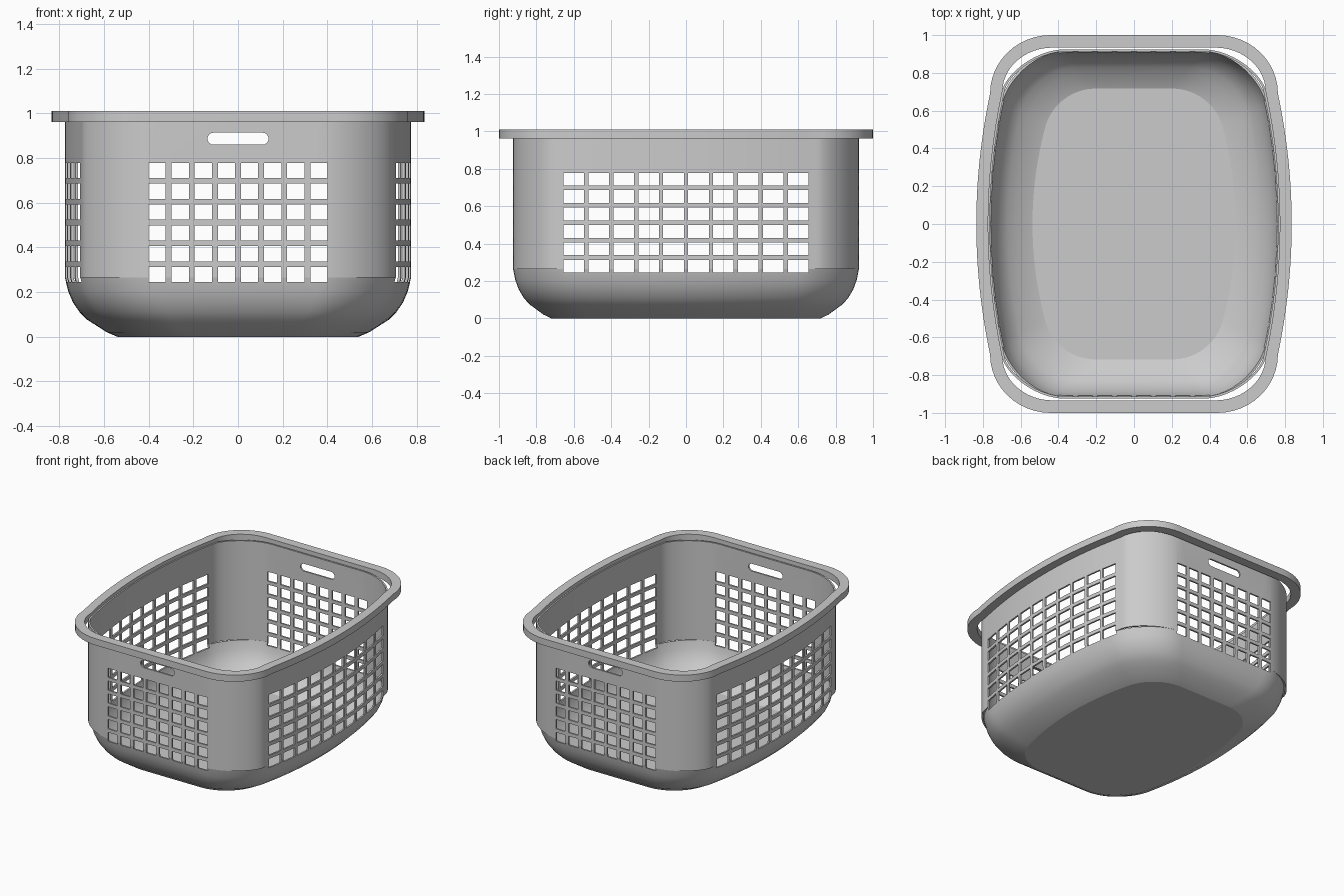
import bpy
import bmesh
from math import radians, cos, sin, pi
from mathutils import Vector

cube = bpy.data.objects.get("Cube")
if cube:
    bpy.data.objects.remove(cube, do_unlink=True)

grey = bpy.data.materials.new("light_grey_plastic")
grey.use_nodes = True
COLOUR = (0.6, 0.6, 0.6, 1)
grey.diffuse_color = COLOUR
grey.node_tree.nodes["Principled BSDF"].inputs["Base Color"].default_value = COLOUR


def outline(side, kink, end, h1, h2, smooth=False, n=12):
    """Closed plan outline: bowed long sides, rounded corners, straight ends."""
    kx, ky = kink
    q = [(side - (side - kx) * (i / n) ** 2, ky * i / n) for i in range(n)]
    slope = -2 * (side - kx) / ky if smooth else 0
    a, d = Vector(kink), Vector(end)
    b, c = a + Vector((slope, 1)) * h1, d + Vector((h2, 0))
    for i in range(n + 1):
        t = i / n
        s = 1 - t
        q.append(tuple(a * s**3 + b * 3 * s * s * t + c * 3 * s * t * t + d * t**3))
    return (q + [(-x, y) for x, y in reversed(q)]
            + [(-x, -y) for x, y in q[1:]] + [(x, -y) for x, y in reversed(q[1:])])


def finish(bm, name):
    mesh = bpy.data.meshes.new(name)
    bm.to_mesh(mesh)
    bm.free()
    obj = bpy.data.objects.new(name, mesh)
    bpy.context.collection.objects.link(obj)
    mesh.materials.append(grey)
    return obj


def loft(name, rings, floor=False, closed=False):
    """Skin a stack of (outline, height) rings."""
    bm = bmesh.new()
    loops = [[bm.verts.new((x, y, z)) for x, y in pts] for pts, z in rings]
    if closed:
        loops.append(loops[0])
    for lo, hi in zip(loops, loops[1:]):
        for i in range(len(lo)):
            j = (i + 1) % len(lo)
            bm.faces.new((lo[i], lo[j], hi[j], hi[i]))
    if floor:
        bm.faces.new(list(reversed(loops[0])))
    return finish(bm, name)


def activate(obj):
    bpy.ops.object.select_all(action='DESELECT')
    obj.select_set(True)
    bpy.context.view_layer.objects.active = obj


def apply_modifier(obj, kind, **settings):
    mod = obj.modifiers.new(kind.title(), kind)
    for key, value in settings.items():
        setattr(mod, key, value)
    activate(obj)
    bpy.ops.object.modifier_apply(modifier=mod.name)


def add_box(bm, centre, size):
    made = bmesh.ops.create_cube(bm, size=1)["verts"]
    for v in made:
        v.co = Vector(centre) + Vector(a * b for a, b in zip(v.co, size))


def add_slot(bm, y, z, half, radius, depth):
    """Stadium-shaped prism for a hand hold."""
    pts = []
    for k in range(2):
        for i in range(9):
            ang = -pi / 2 + k * pi + pi * i / 8
            pts.append(((half - radius) * (1 - 2 * k) + radius * cos(ang), z + radius * sin(ang)))
    front = [bm.verts.new((x, y - depth / 2, h)) for x, h in pts]
    back = [bm.verts.new((x, y + depth / 2, h)) for x, h in pts]
    bm.faces.new(front)
    bm.faces.new(list(reversed(back)))
    for i in range(len(pts)):
        j = (i + 1) % len(pts)
        bm.faces.new((front[j], front[i], back[i], back[j]))


# Plan outlines
wall_plan = outline(0.775, (0.70, 0.69), (0.36, 0.925), 0.08, 0.18)
tub_plan = outline(0.775, (0.715, 0.62), (0.36, 0.925), 0.14, 0.18, smooth=True)
base_plan = outline(0.54, (0.47, 0.52), (0.2, 0.72), 0.1, 0.14, smooth=True)
rim_outer = outline(0.835, (0.762, 0.69), (0.44, 1.0), 0.17, 0.18)
rim_inner = outline(0.772, (0.697, 0.70), (0.43, 0.934), 0.13, 0.146)

# Upright wall
wall = loft("basket_wall", [(wall_plan, 0.265), (wall_plan, 0.985)])

# Rounded tub with flat floor
profile = [(0, 0), (0.2, 0.02), (0.4, 0.05), (0.58, 0.077), (0.72, 0.11),
           (0.85, 0.155), (0.94, 0.205), (1, 0.265)]
tub = loft("basket_tub", [
    ([(a + (c - a) * t, b + (d - b) * t) for (a, b), (c, d) in zip(base_plan, tub_plan)], z)
    for t, z in profile], floor=True)

# Flat rim around the top
rim = loft("top_rim", [(rim_outer, 0.962), (rim_outer, 1.01),
                       (rim_inner, 1.01), (rim_inner, 0.962)], closed=True)

# Cutter for the lattice windows and hand holds on all four sides
bm = bmesh.new()
for sign in (-1, 1):
    for row in range(6):
        z = 0.279 + row * 0.0932
        for col in range(8):
            add_box(bm, ((col - 3.5) * 0.1035, sign * 0.9, z), (0.077, 0.2, 0.068))
        for col in range(10):
            add_box(bm, (sign * 0.75, (col - 4.5) * 0.1333, z), (0.3, 0.11, 0.068))
    add_slot(bm, sign * 0.9, 0.887, 0.137, 0.027, 0.2)
bmesh.ops.recalc_face_normals(bm, faces=bm.faces)
cutter = finish(bm, "window_cutter")
cutter.hide_render = True

for part in (wall, tub):
    apply_modifier(part, 'SOLIDIFY', thickness=0.012, offset=-1)
    apply_modifier(part, 'BOOLEAN', operation='DIFFERENCE', solver='EXACT', object=cutter)
bpy.data.objects.remove(cutter, do_unlink=True)

for part in (wall, tub, rim):
    activate(part)
    bpy.ops.object.shade_smooth_by_angle(angle=radians(18 if part is tub else 30))
